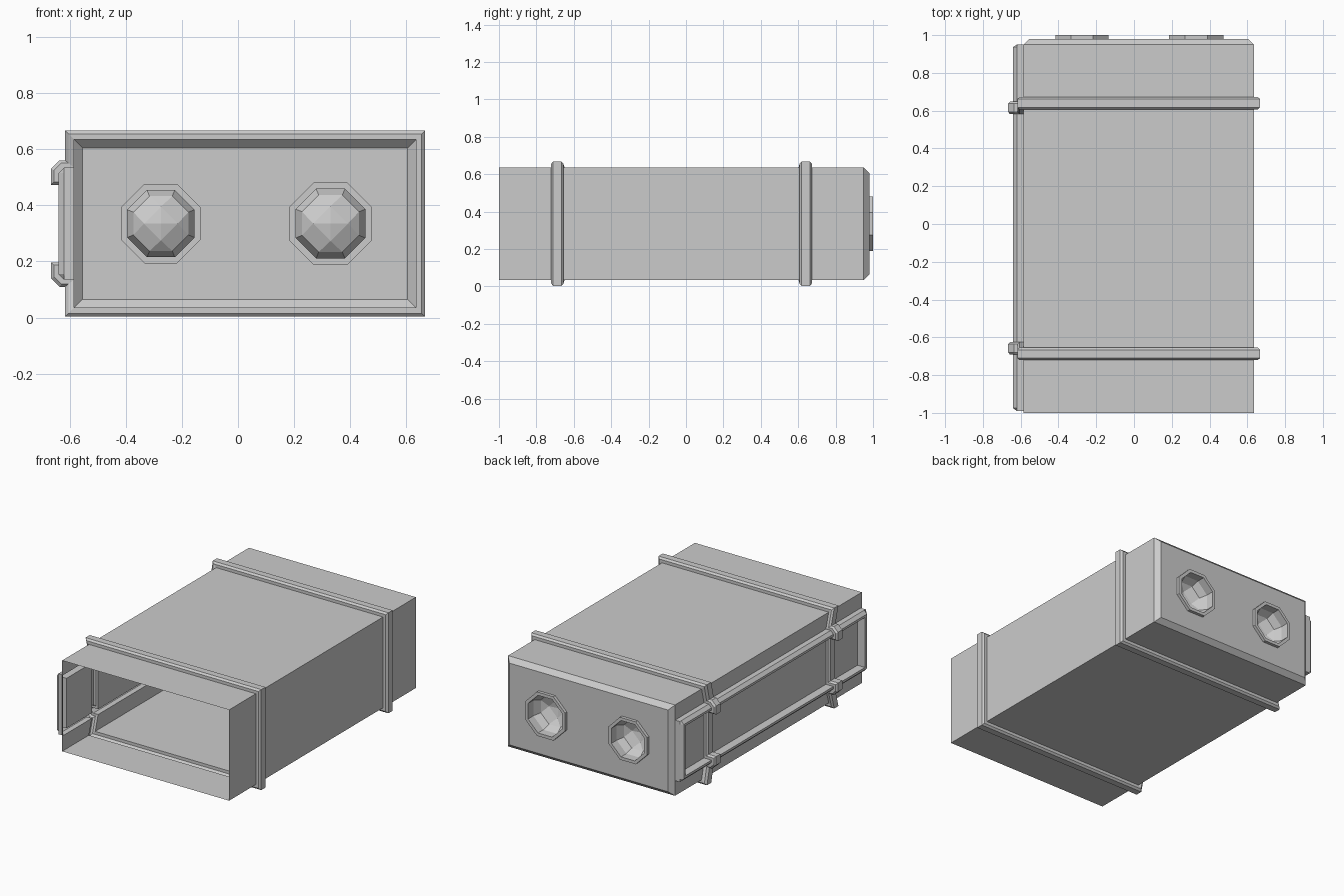
import bpy, bmesh
from math import cos, sin, radians

if "Cube" in bpy.data.objects:
    bpy.data.objects.remove(bpy.data.objects["Cube"])

ZC, HALF = 0.335, 0.30          # mid height and half height of the case
XL, XR = -0.585, 0.635          # left and right walls


def finish(bm, name):
    bmesh.ops.recalc_face_normals(bm, faces=bm.faces[:])
    me = bpy.data.meshes.new(name)
    bm.to_mesh(me)
    bm.free()
    ob = bpy.data.objects.new(name, me)
    bpy.context.collection.objects.link(ob)
    return ob


def bridge(bm, a, b):
    n = len(a)
    for i in range(n):
        j = (i + 1) % n
        bm.faces.new((a[i], a[j], b[j], b[i]))


# Upper half of the left wall rim: distance from mid height, depth,
# strap offset direction (out, along), and whether it is the window panel edge
RIM = [(0.20, 0.0, 1.0, 0.8, False),
       (0.20, 0.035, 0.5, 0.8, False),
       (0.18, 0.055, 0.83, 0.5, False),
       (0.165, 0.055, 0.83, -0.83, False),
       (0.165, 0.0, 0.83, -0.83, True)]


def section(bm, y, o=0.0, h=0.0, plateau=False, shift=0.0):
    """Closed cross-section of the case: strap offset o, rim height h."""
    def corner(x, s, sx):
        return bm.verts.new((x + sx * o, y, ZC + s * (HALF + o)))

    def rim_point(p, s):
        d, dep, ox, od, panel = p
        dep = min(dep, h)
        if panel and plateau:
            dep = h
        if o < 0:
            ox, od = 1, 0
        return bm.verts.new((XL - dep - ox * o, y + shift, ZC + s * (d + od * o)))

    loop = [corner(XR, -1, 1), corner(XR, 1, 1), corner(XL, 1, -1)]
    loop += [rim_point(p, 1) for p in RIM]
    loop += [rim_point(p, -1) for p in reversed(RIM)]
    loop.append(corner(XL, -1, -1))
    return loop


def strap(yc, shift):
    """Stations of a chamfered raised strap whose clip shifts over the rim."""
    prof = [(-0.033, 0), (-0.033, 0.02), (-0.022, 0.032),
            (0.022, 0.032), (0.033, 0.02), (0.033, 0)]
    return [(yc + dy, o, 0.055, False, shift) for dy, o in prof]


# Open case lofted along y, with side frame and straps formed in the skin
stations = [(-1.0,), (-0.99,), (-0.99, 0, 0.035, True), (-0.975, 0, 0.055, True),
            (-0.955, 0, 0.055, True), (-0.955, 0, 0.055)]
stations += strap(-0.688, 0.03)
stations += strap(0.64, -0.025)
stations += [(0.92, 0, 0.055), (0.92, 0, 0.055, True), (0.937, 0, 0.055, True),
             (0.95, 0, 0.035, True), (0.95,), (0.98, -0.03)]

bm = bmesh.new()
loops = [section(bm, *s) for s in stations]
for a, b in zip(loops, loops[1:]):
    bridge(bm, a, b)
bmesh.ops.remove_doubles(bm, verts=bm.verts[:], dist=0.0004)

# Back wall with two octagonal openings
PORTS = [("left_port", -0.275, 0.14), ("right_port", 0.33, 0.145)]


def octagon(bm, cx, apothem, y):
    r = apothem / cos(radians(22.5))
    return [bm.verts.new((cx + r * cos(radians(22.5 + 45 * k)), y,
                          ZC + r * sin(radians(22.5 + 45 * k)))) for k in range(8)]


edges = [e for e in bm.edges if all(v.co.y > 0.979 for v in e.verts)]
for _, cx, ap in PORTS:
    ring = octagon(bm, cx, ap, 0.98)
    edges += [bm.edges.new((ring[i], ring[(i + 1) % 8])) for i in range(8)]
bmesh.ops.triangle_fill(bm, use_beauty=True, edges=edges, normal=(0, 1, 0))
finish(bm, "case_shell")

# Ports: raised octagonal collar and faceted bowl sunk into the case
for name, cx, ap in PORTS:
    bm = bmesh.new()
    k = ap / 0.14
    rings = [octagon(bm, cx, r * k, y) for r, y in
             [(0.14, 0.98), (0.14, 1.0), (0.12, 1.0), (0.12, 0.945), (0.098, 0.90)]]
    for a, b in zip(rings, rings[1:]):
        bridge(bm, a, b)
    last = rings[-1]
    tip = bm.verts.new((cx, 0.86, ZC))
    dia = [bm.verts.new((cx + 0.06 * k * cos(radians(90 * i)), 0.87,
                         ZC + 0.06 * k * sin(radians(90 * i)))) for i in range(4)]
    for i in range(4):
        n = (i + 1) % 4
        bm.faces.new((last[2 * i - 1], last[2 * i], dia[i]))
        bm.faces.new((last[2 * i], last[2 * i + 1], dia[n], dia[i]))
        bm.faces.new((dia[i], dia[n], tip))
    finish(bm, name)
